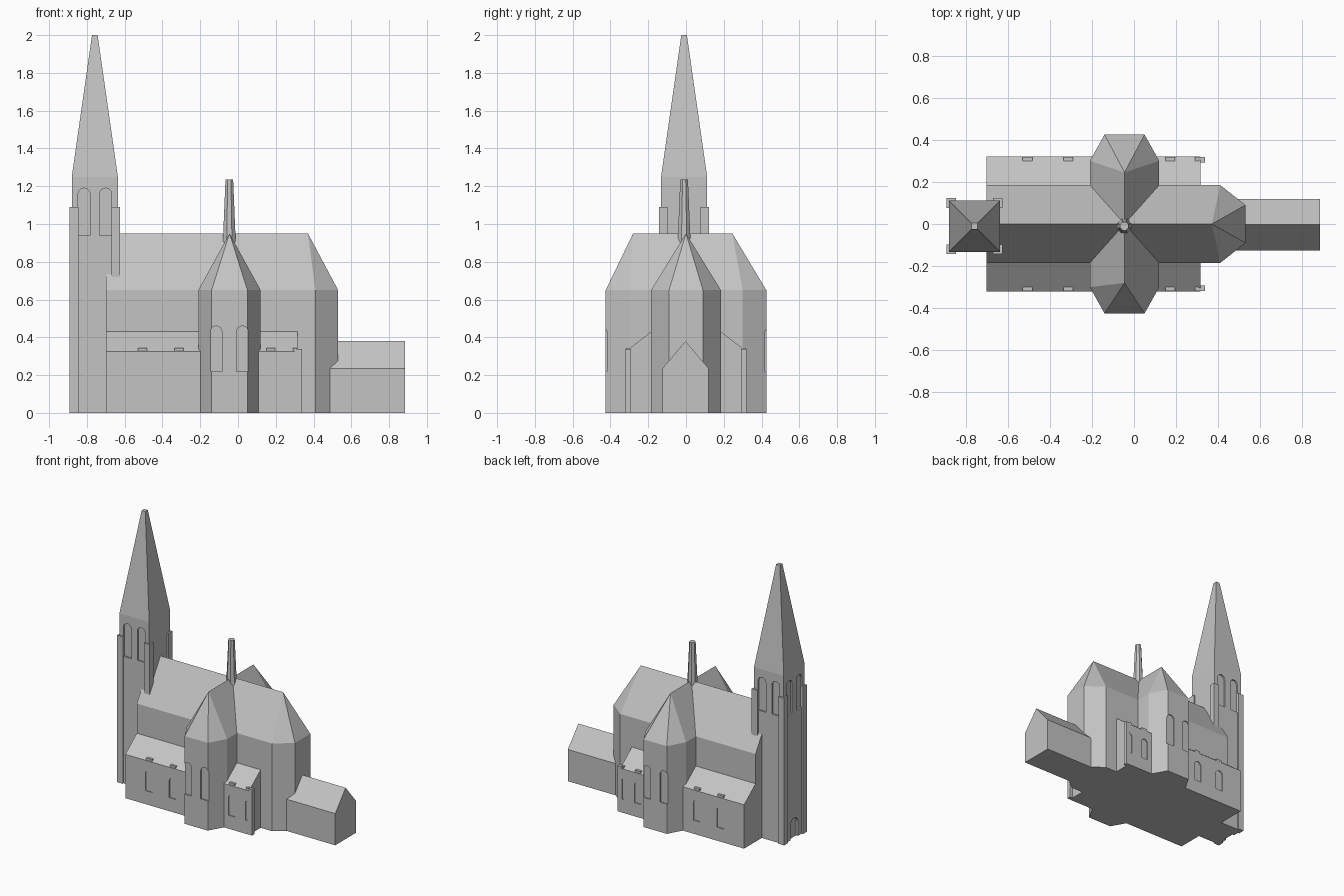
import bpy, bmesh, math

if "Cube" in bpy.data.objects:
    bpy.data.objects.remove(bpy.data.objects["Cube"])

stone = bpy.data.materials.new("light_grey_stone")
stone.diffuse_color = (0.55, 0.55, 0.55, 1)
stone.use_nodes = True
stone.node_tree.nodes["Principled BSDF"].inputs["Base Color"].default_value = stone.diffuse_color


def hull(name, pts):
    """Flat-faced convex solid around the given points."""
    bm = bmesh.new()
    for p in pts:
        bm.verts.new(p)
    bmesh.ops.convex_hull(bm, input=bm.verts[:])
    bmesh.ops.dissolve_limit(bm, angle_limit=0.005, verts=bm.verts[:], edges=bm.edges[:])
    bmesh.ops.recalc_face_normals(bm, faces=bm.faces[:])
    me = bpy.data.meshes.new(name)
    bm.to_mesh(me)
    bm.free()
    me.materials.append(stone)
    ob = bpy.data.objects.new(name, me)
    bpy.context.collection.objects.link(ob)
    return ob


def box(name, x0, x1, y0, y1, z0, z1):
    return hull(name, [(x, y, z) for x in (x0, x1) for y in (y0, y1) for z in (z0, z1)])


def arch(axis, a0, a1, z0, z1, d0, d1):
    """Round-headed cutter; a runs along the wall, d through it."""
    r, c = (a1 - a0) / 2, (a0 + a1) / 2
    prof = [(a0, z0), (a1, z0)]
    prof += [(c + r * math.cos(math.pi * i / 8), z1 - r + r * math.sin(math.pi * i / 8)) for i in range(9)]
    return hull("window_cutter", [((a, d, z) if axis == 'y' else (d, a, z))
                                  for a, z in prof for d in (d0, d1)])


def cut(ob, cutters):
    for c in cutters:
        m = ob.modifiers.new("cut", 'BOOLEAN')
        m.operation, m.solver, m.object = 'DIFFERENCE', 'EXACT', c
    dg = bpy.context.evaluated_depsgraph_get()
    dg.update()
    me = bpy.data.meshes.new_from_object(ob.evaluated_get(dg))
    ob.modifiers.clear()
    ob.data = me
    for c in cutters:
        bpy.data.objects.remove(c)


S = (-1, 1)

# Nave with polygonal apse
plan = [(x, s * y) for s in S for x, y in ((-0.70, 0.185), (0.41, 0.185), (0.53, 0.09))]
hull("nave", [(x, y, z) for x, y in plan for z in (0, 0.65)] + [(-0.70, 0, 0.95), (0.37, 0, 0.95)])

# Transept with chamfered ends
plan = [(x, s * y) for s in S for x, y in ((-0.21, 0.30), (-0.14, 0.425), (0.05, 0.425), (0.12, 0.30))]
transept = hull("transept", [(x, y, z) for x, y in plan for z in (0, 0.65)]
                + [(-0.045, -0.28, 0.95), (-0.045, 0.245, 0.95)])
cut(transept, [arch('y', a, a + 0.062, 0.22, 0.46, s * 0.417, s * 0.5)
               for s in S for a in (-0.147, -0.008)])

# Side aisles with lean-to roofs
aisle = hull("aisles", [(x, s * y, z) for x in (-0.70, 0.315) for s in S
                        for y, z in ((0.32, 0), (0.32, 0.325), (0.185, 0.43))])
bays = ((-0.535, -0.477), (-0.34, -0.284), (0.145, 0.20), (0.285, 0.34))
cut(aisle, [arch('y', a, b, 0.10, 0.255, s * 0.313, s * 0.4) for s in S for a, b in bays])
for s in S:
    for a, b in bays:
        box("eave_block", a + 0.005, min(b, 0.315) - 0.005, s * 0.30, s * 0.318, 0.31, 0.343)
    box("aisle_corner_buttress", 0.30, 0.338, s * 0.292, s * 0.319, 0, 0.338)

# East annex with gable roof
hull("annex", [(x, y, z) for x in (0.45, 0.885)
               for y, z in ((-0.125, 0), (0.12, 0), (-0.125, 0.235), (0.12, 0.235), (-0.003, 0.38))])

# West tower with recessed bell openings and door
cx, cy, h = -0.758, -0.01, 0.122
tower = box("tower", cx - h, cx + h, cy - h, cy + h, 0, 1.25)
cutters = []
for o in (-0.057, 0.057):
    for s in S:
        cutters.append(arch('y', cx + o - 0.032, cx + o + 0.032, 0.94, 1.19,
                            cy + s * (h - 0.012), cy + s * (h + 0.1)))
    cutters.append(arch('x', cy + o - 0.032, cy + o + 0.032, 0.94, 1.19, cx - h + 0.012, cx - h - 0.1))
cutters.append(arch('x', cy - 0.045, cy + 0.045, -0.1, 0.15, cx - h + 0.015, cx - h - 0.1))
cut(tower, cutters)

# L-shaped corner piers on the tower
o = h + 0.011
for sx in S:
    for sy in S:
        z0 = 0 if sx < 0 else 0.3
        box("tower_pier", cx + sx * (h - 0.035), cx + sx * o, cy + sy * (h - 0.005), cy + sy * o, z0, 1.09)
        box("tower_pier", cx + sx * (h - 0.005), cx + sx * o, cy + sy * (h - 0.035), cy + sy * o, z0, 1.09)

# Tower spire with blunt tip
hull("tower_spire", [(cx + sx * r, cy + sy * r, z) for sx in S for sy in S
                     for r, z in ((h, 1.25), (0.015, 2.0))])

# Octagonal turret over the crossing
hull("crossing_turret", [(-0.046 + r * math.cos(math.pi * (i + 0.5) / 4),
                          -0.01 + r * math.sin(math.pi * (i + 0.5) / 4), z)
                         for i in range(8) for r, z in ((0.037, 0.90), (0.022, 1.235))])
